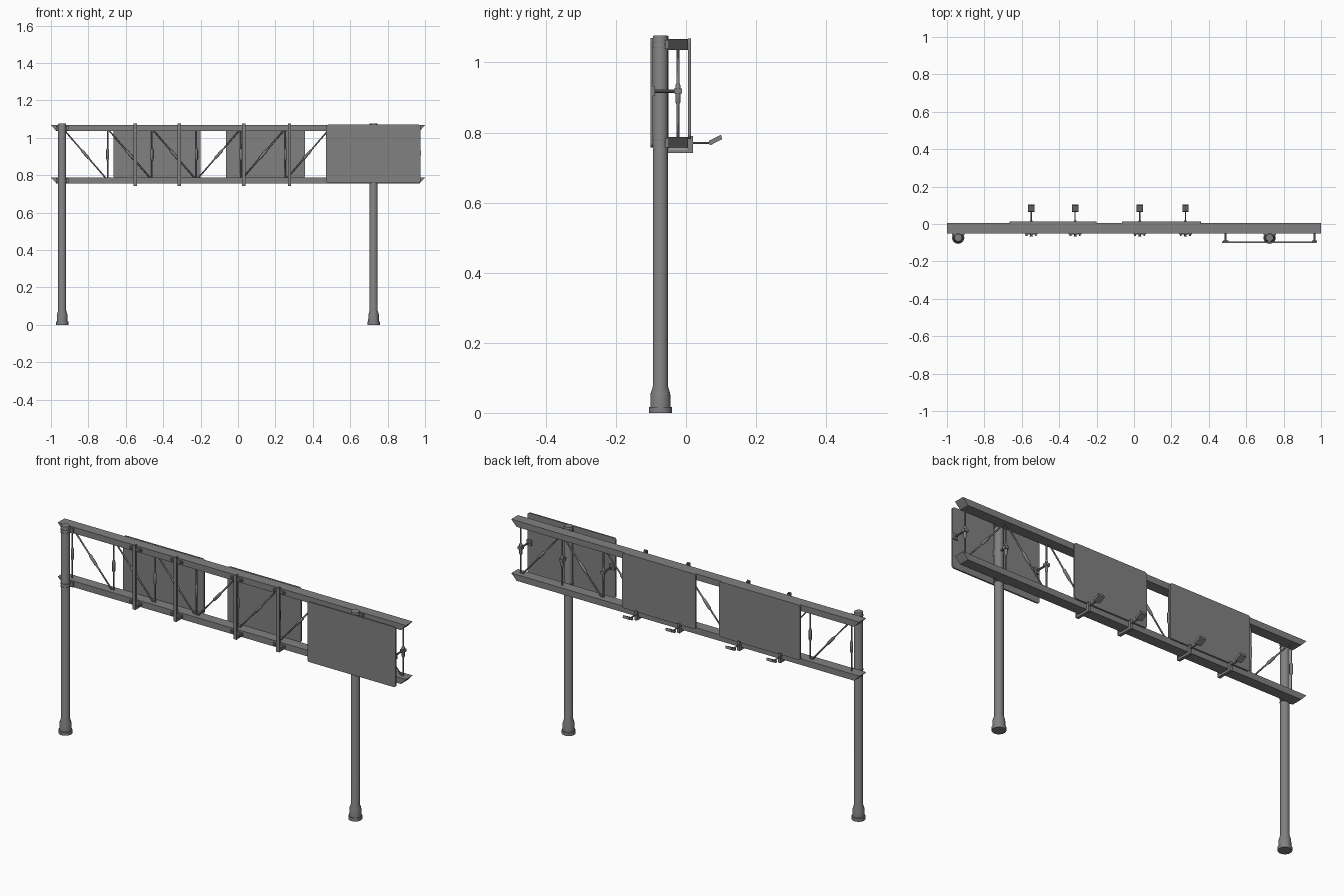
import bpy
import math
from mathutils import Vector

cube = bpy.data.objects.get("Cube")
if cube:
    bpy.data.objects.remove(cube, do_unlink=True)

steel = bpy.data.materials.new("grey steel")
steel.use_nodes = True
grey = (0.22, 0.22, 0.22, 1)
steel.diffuse_color = grey
steel.node_tree.nodes["Principled BSDF"].inputs["Base Color"].default_value = grey


def add_mesh(name, verts, faces, smooth=False):
    mesh = bpy.data.meshes.new(name)
    mesh.from_pydata(verts, [], faces)
    mesh.materials.append(steel)
    obj = bpy.data.objects.new(name, mesh)
    bpy.context.collection.objects.link(obj)
    if smooth:
        bpy.ops.object.select_all(action="DESELECT")
        obj.select_set(True)
        bpy.context.view_layer.objects.active = obj
        bpy.ops.object.shade_smooth_by_angle(angle=math.radians(35))
    return obj


def prism(name, outline, axis, low, high):
    """Extrude a closed outline along x (0) or y (1)."""
    place = (lambda a, b, d: (d, a, b)) if axis == 0 else (lambda a, b, d: (a, d, b))
    n = len(outline)
    verts = [place(a, b, d) for d in (low, high) for a, b in outline]
    sides = [(i, (i + 1) % n, n + (i + 1) % n, n + i) for i in range(n)]
    faces = [tuple(reversed(range(n)))] + sides + [tuple(range(n, 2 * n))]
    if axis == 1:
        faces = [tuple(reversed(f)) for f in faces]
    return add_mesh(name, verts, faces)


def box(name, x, y, z):
    return prism(name, [(y[0], z[0]), (y[1], z[0]), (y[1], z[1]), (y[0], z[1])], 0, *x)


def lathe(name, profile, origin, direction=(0, 0, 1), sides=24):
    """Spin (radius, distance) pairs about a direction."""
    turn = Vector((0, 0, 1)).rotation_difference(Vector(direction))
    verts = []
    for r, h in profile:
        for i in range(sides):
            a = math.tau * i / sides
            verts.append(Vector(origin) + turn @ Vector((r * math.cos(a), r * math.sin(a), h)))
    faces = [tuple(reversed(range(sides)))]
    for k in range(len(profile) - 1):
        for i in range(sides):
            j = (i + 1) % sides
            faces.append((k * sides + i, k * sides + j, (k + 1) * sides + j, (k + 1) * sides + i))
    faces.append(tuple(range((len(profile) - 1) * sides, len(profile) * sides)))
    return add_mesh(name, verts, faces, True)


def brace(name, start, end):
    """Thin truss rod with a thicker sleeve at mid length."""
    span = Vector(end) - Vector(start)
    m, thin, thick, half = span.length / 2, 0.004, 0.0075, 0.024
    lathe(name, [(thin, 0), (thin, m - half - 0.008), (thick, m - half), (thick, m + half),
                 (thin, m + half + 0.008), (thin, 2 * m)], start, span, 10)


def sign(name, x, y, z, r=0.012):
    """Panel with rounded corners."""
    corners = [(x[1] - r, z[1] - r), (x[0] + r, z[1] - r),
               (x[0] + r, z[0] + r), (x[1] - r, z[0] + r)]
    outline = []
    for q, (cx, cz) in enumerate(corners):
        for k in range(5):
            a = math.pi / 2 * (q + k / 4)
            outline.append((cx + r * math.cos(a), cz + r * math.sin(a)))
    prism(name, outline, 1, *y)


# Horizontal beams with ends cut back underneath
for label, z in (("upper", 1.035), ("lower", 0.755)):
    outline = [(-0.97, z), (0.97, z), (1.0, z + 0.032), (-1.0, z + 0.032)]
    prism(label + "_beam", outline, 1, -0.05, 0.005)

# Posts with flared feet, fixed to the beams by saddles and bands
POST_Y = -0.073
for side, px in (("right", -0.94), ("left", 0.725)):
    lathe(side + "_post", [(0.033, 0), (0.033, 0.017), (0.029, 0.017), (0.028, 0.055),
                           (0.0215, 0.076), (0.0215, 1.072), (0.02, 1.077)], (px, POST_Y, 0))
    for z in (0.771, 1.051):
        box(side + "_post_saddle", (px - 0.033, px + 0.033), (-0.06, -0.049), (z - 0.013, z + 0.013))
        for dz in (-0.008, 0.008):
            lathe(side + "_post_band", [(0.0235, -0.002), (0.0235, 0.002)], (px, POST_Y, z + dz))

# Truss verticals and diagonals
MID_Y, LOW, HIGH = -0.023, 0.785, 1.037
nodes = [-0.935 + 0.2375 * i for i in range(9)]
for x in nodes:
    brace("truss_vertical", (x, MID_Y, LOW), (x, MID_Y, HIGH))
for i, falls in enumerate((True, True, True, False, False, False, False, True)):
    z0, z1 = (HIGH, LOW) if falls else (LOW, HIGH)
    brace("truss_diagonal", (nodes[i] + 0.01, MID_Y, z0), (nodes[i + 1] - 0.01, MID_Y, z1))

# Sign panels
sign("front_sign", (0.47, 0.977), (-0.102, -0.094), (0.758, 1.07))
sign("rear_sign_right", (-0.665, -0.2), (0.006, 0.014), (0.782, 1.068))
sign("rear_sign_left", (-0.065, 0.357), (0.006, 0.014), (0.782, 1.068))

# Arms holding the front sign
for x in (nodes[6], nodes[7], nodes[8]):
    lathe("sign_arm", [(0.005, 0), (0.005, 0.07)], (x, -0.092, 0.918), (0, 1, 0), 10)
    box("sign_arm_foot", (x - 0.014, x + 0.014), (-0.095, -0.088), (0.904, 0.932))
    box("sign_arm_clamp", (x - 0.011, x + 0.011), (-0.034, -0.012), (0.911, 0.925))

# Rear sign uprights, clamps and lamps
for x in (-0.55, -0.315, 0.03, 0.275):
    box("sign_upright_flange", (x - 0.009, x + 0.009), (-0.067, -0.063), (0.742, 1.075))
    box("sign_upright_web", (x - 0.004, x + 0.004), (-0.063, -0.05), (0.742, 1.075))
    for z in (0.771, 1.051):
        box("upright_clamp", (x - 0.034, x + 0.034), (-0.057, -0.049), (z - 0.007, z + 0.007))
        for side in (-1, 1):
            lathe("clamp_bolt", [(0.005, 0), (0.005, 0.007)], (x + side * 0.025, -0.063, z), (0, 1, 0), 6)
    box("lamp_bracket", (x - 0.007, x + 0.007), (-0.066, 0.02), (0.741, 0.752))
    box("lamp_bracket_upright", (x - 0.007, x + 0.007), (0.006, 0.02), (0.741, 0.79))
    lathe("lamp_arm", [(0.0035, 0), (0.0035, 0.052)], (x, 0.018, 0.77), (0, 1, 0), 10)
    prism("lamp_head", [(0.064, 0.768), (0.07, 0.764), (0.103, 0.781), (0.1, 0.794), (0.066, 0.777)],
          0, x - 0.017, x + 0.017)
